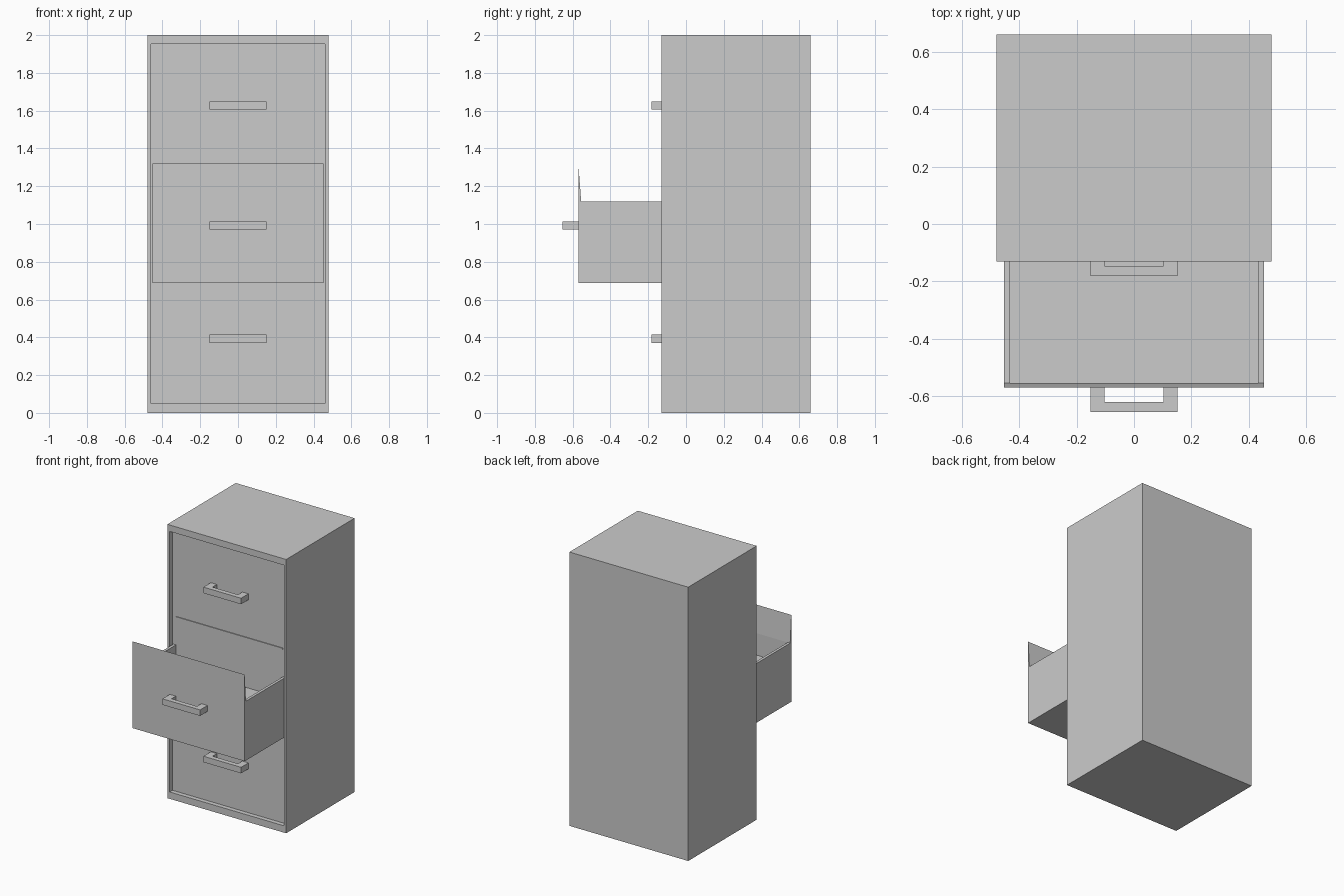
import bpy, bmesh
from mathutils import Vector

if "Cube" in bpy.data.objects:
    bpy.data.objects.remove(bpy.data.objects["Cube"])


def make_object(name, bm):
    bmesh.ops.recalc_face_normals(bm, faces=bm.faces)
    mesh = bpy.data.meshes.new(name)
    bm.to_mesh(mesh)
    bm.free()
    obj = bpy.data.objects.new(name, mesh)
    bpy.context.collection.objects.link(obj)
    return obj


def prism(name, profile, axis, start, end, capped=True):
    """Extrude a 2D profile along one axis, from start to end."""
    bm = bmesh.new()

    def ring(level):
        verts = []
        for a, b in profile:
            co = [a, b]
            co.insert(axis, level)
            verts.append(bm.verts.new(co))
        return verts

    first, last = ring(start), ring(end)
    n = len(profile)
    for i in range(n):
        j = (i + 1) % n
        bm.faces.new((first[i], first[j], last[j], last[i]))
    if capped:
        bm.faces.new(first)
        bm.faces.new(last)
    return make_object(name, bm)


def rect(a0, a1, b0, b1):
    return [(a0, b0), (a1, b0), (a1, b1), (a0, b1)]


# Cabinet body: box with a shallow recess framing the drawer fronts
FRONT, BACK, RECESS = -0.13, 0.66, -0.097
HALF, INNER = 0.48, 0.453
bm = bmesh.new()
bmesh.ops.create_cube(bm, size=1)
for v in bm.verts:
    v.co = Vector((v.co.x * 2 * HALF,
                   (FRONT + BACK) / 2 + v.co.y * (BACK - FRONT),
                   v.co.z * 2 + 1))
front = min(bm.faces, key=lambda f: f.calc_center_median().y)
bmesh.ops.inset_region(bm, faces=[front], thickness=HALF - INNER)
for v in front.verts:
    v.co.z = 0.05 if v.co.z < 1 else 1.953
recess = bmesh.ops.extrude_discrete_faces(bm, faces=[front])["faces"][0]
for v in recess.verts:
    v.co.y = RECESS
make_object("cabinet_body", bm)

# Thin lip between the top drawer and the open drawer
prism("drawer_lip", rect(-0.433, 0.433, RECESS - 0.006, RECESS), 2, 1.318, 1.328)

# Open middle drawer: U-shaped tray with a raised floor
BOTTOM, RIM, FLOOR = 0.687, 1.12, 0.96
DRAWER_FRONT, DRAWER_INNER, WALL = -0.57, -0.555, 0.433
tray = [(-INNER, BOTTOM), (INNER, BOTTOM), (INNER, RIM), (WALL, RIM),
        (WALL, FLOOR), (-WALL, FLOOR), (-WALL, RIM), (-INNER, RIM)]
prism("drawer_tray", tray, 1, DRAWER_INNER, RECESS, capped=False)

# Drawer front, tapering to a sharp top edge
panel = [(DRAWER_FRONT, BOTTOM), (DRAWER_INNER, BOTTOM),
         (DRAWER_INNER, RIM), (DRAWER_FRONT, 1.32)]
prism("drawer_front", panel, 0, -INNER, INNER)

# Bracket handles on the three drawers
for name, y, z in (("top_handle", RECESS, 1.605),
                   ("middle_handle", DRAWER_FRONT, 0.97),
                   ("bottom_handle", RECESS, 0.37)):
    bracket = [(-0.152, y), (-0.152, y - 0.085), (0.152, y - 0.085), (0.152, y),
               (0.103, y), (0.103, y - 0.05), (-0.103, y - 0.05), (-0.103, y)]
    prism(name, bracket, 2, z, z + 0.044)
